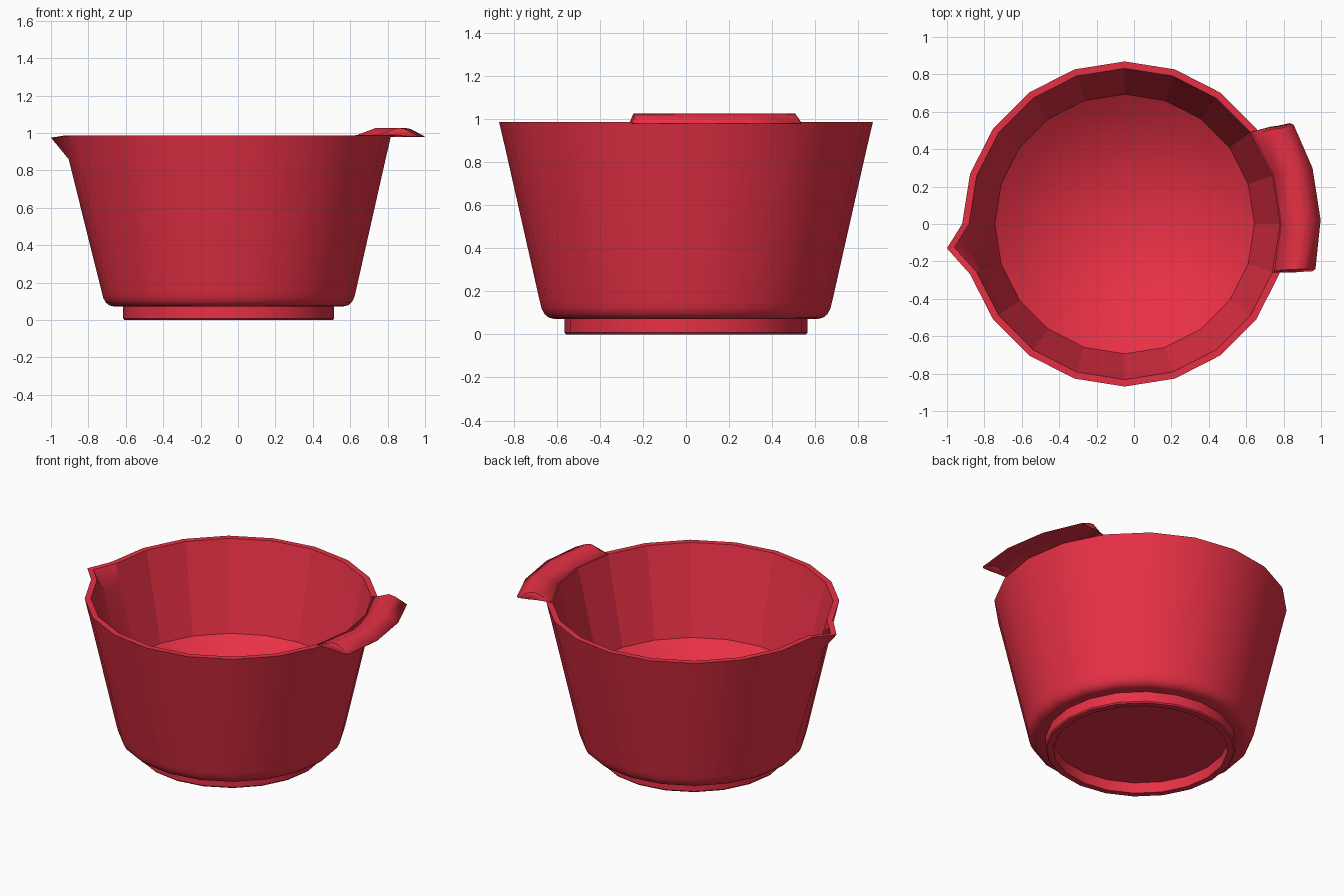
import bpy, bmesh
from math import sin, cos, radians, sqrt, pi

if "Cube" in bpy.data.objects:
    bpy.data.objects.remove(bpy.data.objects["Cube"])

CX = -0.05                       # bowl axis
red = bpy.data.materials.new("red_plastic")
red.diffuse_color = (0.8, 0.03, 0.06, 1)
red.use_nodes = True
red.node_tree.nodes["Principled BSDF"].inputs["Base Color"].default_value = red.diffuse_color


def polar(r, deg, z):
    return (CX + r * cos(radians(deg)), r * sin(radians(deg)), z)


def finish(name, bm, limit=30, soft=()):
    bmesh.ops.recalc_face_normals(bm, faces=bm.faces)
    for e in bm.edges:
        if len(e.link_faces) == 2 and e.calc_face_angle(0) > radians(limit):
            e.smooth = e in soft
    mesh = bpy.data.meshes.new(name)
    bm.to_mesh(mesh)
    bm.free()
    mesh.materials.append(red)
    ob = bpy.data.objects.new(name, mesh)
    bpy.context.collection.objects.link(ob)
    return ob


# Bowl: one closed profile, from under the foot, up the wall, over the rim, down inside
outer = [(0.518, 0.07), (0.518, 0.0), (0.557, 0.0), (0.564, 0.008), (0.564, 0.073),
         (0.615, 0.073), (0.639, 0.079), (0.658, 0.095), (0.671, 0.12), (0.68, 0.155),
         (0.839, 0.86)]
rim = [(0.869, 0.988), (0.832, 0.988)]
inner = [(0.802, 0.86), (0.694, 0.43)]
depth = 0.25
R = (0.694 ** 2 + depth ** 2) / (2 * depth)
dish = [(r, 0.43 - depth + R - sqrt(R * R - r * r)) for r in (0.6, 0.48, 0.34, 0.18)]
profile = outer + rim + inner + dish
rim_out, rim_in = len(outer), len(outer) + 1

# 20 sides plus one extra column in the middle of the spout side
angles = [18 * i for i in range(11)] + [189] + [18 * i for i in range(11, 20)]
SP = 11
bm = bmesh.new()
rings = []
for r, z in profile:
    rings.append([bm.verts.new(polar(r * (cos(pi / 20) if a == 189 else 1), a, z))
                  for a in angles])
# pouring lip pulled out of the rim, with the wall swelling out below it
rings[rim_out][SP].co = (-1.0, -0.13, 0.975)
rings[rim_in][SP].co = (-0.96, -0.125, 0.975)
rings[rim_out - 1][SP].co = polar(0.866, 189, 0.86)
rings[rim_in + 1][SP].co = polar(0.829, 189, 0.86)

n = len(angles)
for k in range(len(rings) - 1):
    lo, hi = rings[k], rings[k + 1]
    for i in range(n):
        j = (i + 1) % n
        if SP in (i, j) and k in (rim_out - 1, rim_in):
            # fold the lip from its lowest point to the neighbouring rim corners
            low, top = (lo, hi) if k < rim_out else (hi, lo)
            side = i if j == SP else j
            faces = [bm.faces.new((low[SP], top[SP], top[side])),
                     bm.faces.new((low[SP], top[side], low[side]))]
        else:
            faces = [bm.faces.new((lo[i], lo[j], hi[j], hi[i]))]
        for f in faces:
            # inside wall stays faceted except at the lip, the rest is smooth
            f.smooth = k not in (rim_out, rim_in, rim_in + 1) or (k > rim_out and SP in (i, j))
bm.faces.new(rings[0])                             # underside
centre = bm.verts.new((CX, 0, 0.43 - depth))       # middle of the dished floor
for i in range(n):
    bm.faces.new((rings[-1][i], rings[-1][(i + 1) % n], centre)).smooth = True
lip = {rings[rim_out - 1][SP], rings[rim_in + 1][SP]}
finish("bowl", bm, soft={e for v in lip for e in v.link_edges})

# Handle: thin arched flange rising from the rim along three sides, with sloping ends
bm = bmesh.new()
cols = []
inner_a = [-18, -17, 0, 18, 35, 36]
outer_a = [-14.2, -13.2, 1.2, 16.6, 30.4, 31.4]
for c, (a, b) in enumerate(zip(inner_a, outer_a)):
    end = c in (0, 5)
    top = 0.99 if end else 1.028
    shape = [(0.838, 0, 0.989), (0.938, 0.5, top), (0.972, 0.72, top - 0.006),
             (1.035 if end else 1.048, 1, 0.982)]
    cols.append([bm.verts.new(polar(r, a + (b - a) * t, z)) for r, t, z in shape])
for p, q in zip(cols, cols[1:]):
    for i in range(3):
        bm.faces.new((p[i], q[i], q[i + 1], p[i + 1])).smooth = True
handle = finish("handle", bm, 40)
mod = handle.modifiers.new("thickness", "SOLIDIFY")
mod.thickness = 0.005
mod.offset = -1
